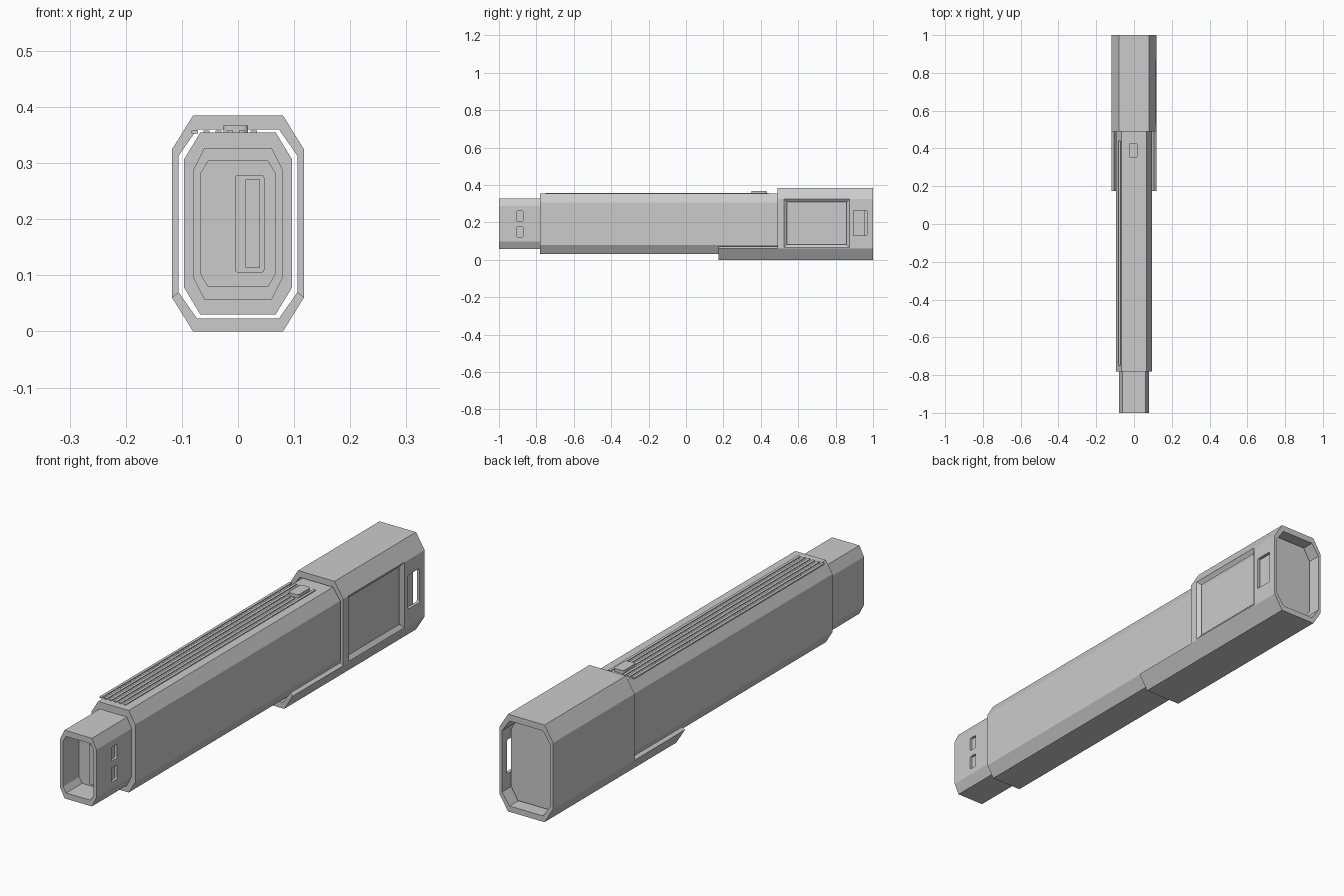
import bpy
import bmesh

if "Cube" in bpy.data.objects:
    bpy.data.objects.remove(bpy.data.objects["Cube"], do_unlink=True)

GREY = bpy.data.materials.new("plain grey")
GREY.use_nodes = True
GREY.diffuse_color = (0.6, 0.6, 0.6, 1)
bsdf = next(n for n in GREY.node_tree.nodes if n.type == "BSDF_PRINCIPLED")
bsdf.inputs["Base Color"].default_value = (0.6, 0.6, 0.6, 1)


def loft(name, first, second):
    """Closed solid between two matching loops of 3D points."""
    bm = bmesh.new()
    a = [bm.verts.new(p) for p in first]
    b = [bm.verts.new(p) for p in second]
    bm.faces.new(a)
    bm.faces.new(list(reversed(b)))
    for i in range(len(a)):
        j = (i + 1) % len(a)
        bm.faces.new((a[j], a[i], b[i], b[j]))
    bmesh.ops.recalc_face_normals(bm, faces=bm.faces)
    mesh = bpy.data.meshes.new(name)
    bm.to_mesh(mesh)
    bm.free()
    mesh.materials.append(GREY)
    obj = bpy.data.objects.new(name, mesh)
    bpy.context.collection.objects.link(obj)
    return obj


def prism(name, profile, y0, y1):
    """Extrude an (x, z) profile along y."""
    return loft(name, [(x, y0, z) for x, z in profile], [(x, y1, z) for x, z in profile])


def octagon(half, z0, z1, cx, cz):
    """Upright rectangle with cut corners."""
    right = [(half - cx, z0), (half, z0 + cz), (half, z1 - cz), (half - cx, z1)]
    return right + [(-x, z) for x, z in reversed(right)]


def box(name, x, y, z):
    return prism(name, [(x[0], z[0]), (x[1], z[0]), (x[1], z[1]), (x[0], z[1])], *y)


def round_edges(obj, axis, radius):
    """Bevel only the edges that run along one axis."""
    bm = bmesh.new()
    bm.from_mesh(obj.data)
    edges = [e for e in bm.edges
             if abs((e.verts[0].co - e.verts[1].co).normalized()[axis]) > 0.9]
    bmesh.ops.bevel(bm, geom=edges, offset=radius, segments=3, profile=0.5, affect="EDGES")
    bm.to_mesh(obj.data)
    bm.free()
    return obj


def cut(obj, cutter):
    """Subtract the cutter, bake the result and discard the cutter."""
    mod = obj.modifiers.new("cut", "BOOLEAN")
    mod.operation = "DIFFERENCE"
    mod.solver = "EXACT"
    mod.object = cutter
    graph = bpy.context.evaluated_depsgraph_get()
    mesh = bpy.data.meshes.new_from_object(obj.evaluated_get(graph))
    obj.modifiers.clear()
    obj.data = mesh
    bpy.data.objects.remove(cutter, do_unlink=True)


# Main body
prism("body", octagon(0.096, 0.03, 0.355, 0.029, 0.048), -0.78, 0.957)

# Hollow plug with two contact holes on its left side
plug = prism("plug", octagon(0.08, 0.057, 0.327, 0.02, 0.04), -1, -0.77)
cut(plug, prism("cutter", octagon(0.066, 0.08, 0.304, 0.013, 0.022), -1.1, -0.9))
for z in (0.15, 0.233):
    hole = box("cutter", (0.07, 0.1), (-0.905, -0.872), (z - 0.028, z + 0.028))
    cut(plug, round_edges(hole, 0, 0.004))

# Connector tongue on its pad inside the plug
pad = box("tongue_base", (-0.005, 0.047), (-0.92, -0.89), (0.105, 0.279))
round_edges(pad, 1, 0.005)
box("tongue", (0.013, 0.039), (-0.95, -0.91), (0.114, 0.271))

# Open sleeve around the back
inner = octagon(0.106, 0.023, 0.36, 0.033, 0.047)
outer = octagon(0.118, 0, 0.385, 0.038, 0.061)
sleeve = prism("sleeve", outer, 0.49, 1)
cut(sleeve, prism("cutter", inner, 0.4, 1.1))


def window_loop(x, grow):
    y0, y1, z0, z1 = 0.54 - grow, 0.857 + grow, 0.082 - grow, 0.308 + grow
    return [(x, y0, z0), (x, y1, z0), (x, y1, z1), (x, y0, z1)]


# Large window with sloping sides, and a small rounded slot
cut(sleeve, loft("cutter", window_loop(0.1, -0.008), window_loop(0.121, 0.021)))
slot = box("cutter", (0.09, 0.13), (0.895, 0.968), (0.13, 0.264))
cut(sleeve, round_edges(slot, 0, 0.005))

# Cradle lip running forward under the body
half_out = [outer[1], outer[0]]
half_in = [inner[0], inner[1]]
lip = half_out + [(-x, z) for x, z in reversed(half_out)]
lip += [(-x, z) for x, z in reversed(half_in)] + half_in
prism("sleeve_lip", lip, 0.175, 0.49)

# Thin ribs along the top, and the slide button
for i in range(6):
    x = -0.077 + 0.021 * i
    end = 0.34 if -0.03 < x < 0.02 else 0.44
    box(f"top_rib_{i + 1}", (x - 0.0055, x + 0.0055), (-0.75, end), (0.353, 0.3585))
button = box("slide_button", (-0.026, 0.018), (0.35, 0.43), (0.353, 0.367))
round_edges(button, 2, 0.01)
